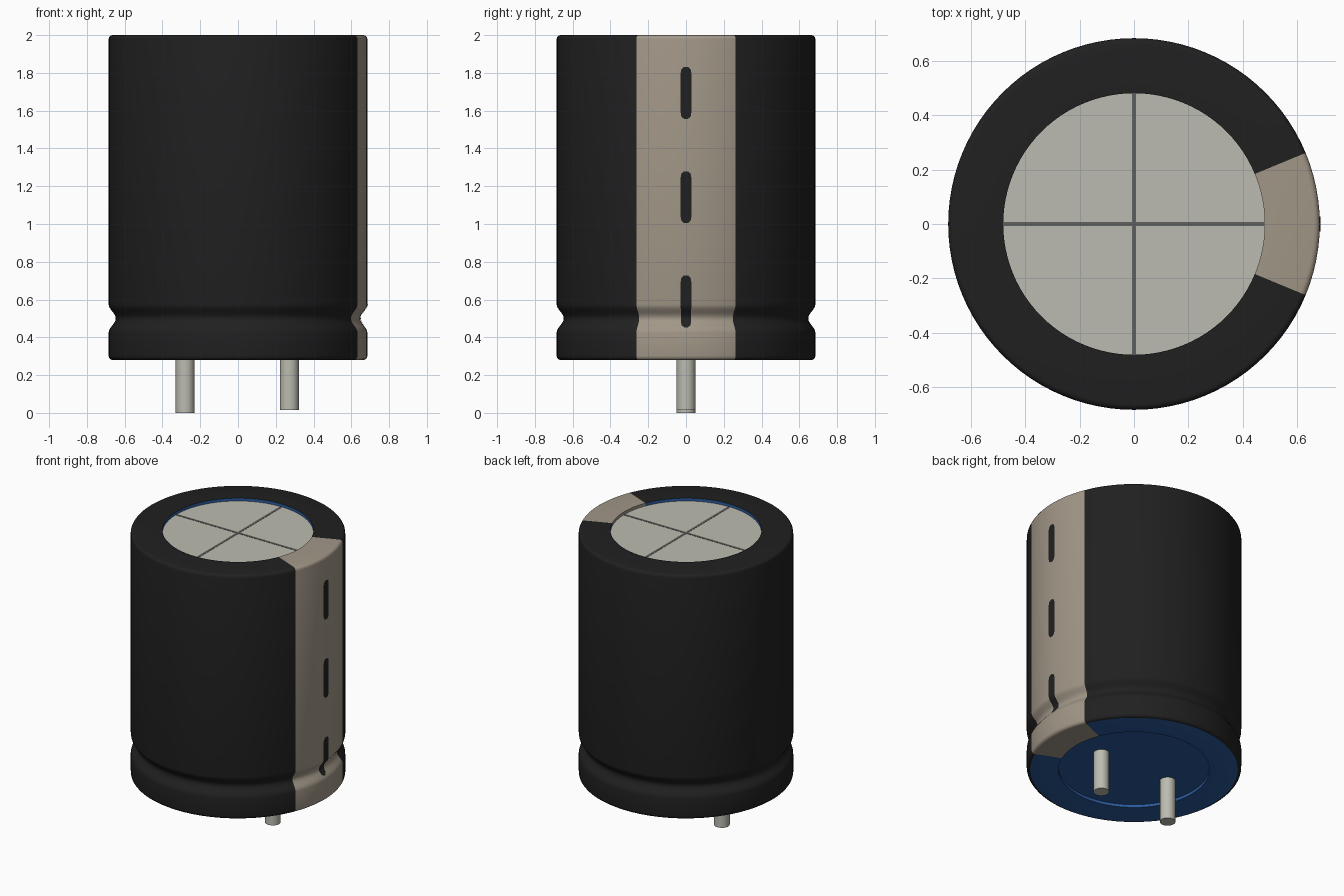
import bpy, bmesh, math

cube = bpy.data.objects.get("Cube")
if cube:
    bpy.data.objects.remove(cube, do_unlink=True)


def material(name, rgb):
    m = bpy.data.materials.new(name)
    m.use_nodes = True
    m.diffuse_color = (*rgb, 1)
    bsdf = next(n for n in m.node_tree.nodes if n.type == 'BSDF_PRINCIPLED')
    bsdf.inputs["Base Color"].default_value = (*rgb, 1)
    return m


BLACK = material("sleeve black", (0.0145, 0.0145, 0.0145))
BEIGE = material("stripe beige", (0.36, 0.31, 0.245))
BLUE = material("seal blue", (0.024, 0.105, 0.34))
METAL = material("pale metal", (0.50, 0.50, 0.44))
GREY = material("score grey", (0.12, 0.12, 0.115))

R, INNER, Z0, Z1 = 0.685, 0.482, 0.28, 2.0
GROOVE_Z, GROOVE_W, GROOVE_D = 0.5, 0.075, 0.038
SEGMENTS = 96
STRIPE = math.radians(22.5)


def wall_radius(z):
    """Radius of the sleeve wall, with the rolled groove."""
    t = abs(z - GROOVE_Z) / GROOVE_W
    return R - (GROOVE_D * 0.5 * (1 + math.cos(math.pi * t)) if t < 1 else 0)


def finish(bm, name, mats, smooth=True):
    bmesh.ops.recalc_face_normals(bm, faces=bm.faces[:])
    me = bpy.data.meshes.new(name)
    bm.to_mesh(me)
    bm.free()
    ob = bpy.data.objects.new(name, me)
    bpy.context.collection.objects.link(ob)
    for m in mats:
        me.materials.append(m)
    if smooth:
        bpy.ops.object.select_all(action='DESELECT')
        ob.select_set(True)
        bpy.context.view_layer.objects.active = ob
        bpy.ops.object.shade_smooth_by_angle(angle=math.radians(35))
    return ob


def cylinder(name, mat, radius, z0, z1, x=0.0, segments=SEGMENTS, bevel=0.0):
    bm = bmesh.new()
    bmesh.ops.create_cone(bm, cap_ends=True, segments=segments, radius1=radius,
                          radius2=radius, depth=z1 - z0)
    bmesh.ops.translate(bm, verts=bm.verts[:], vec=(x, 0, (z0 + z1) / 2))
    return finish(bm, name, [mat])


# Sleeve: closed ring profile revolved around z, with rounded outer edges
B = 0.022
arc = [math.radians(a) for a in (0, 22.5, 45, 67.5, 90)]
profile = [(INNER, Z0)]
profile += [(R - B + B * math.sin(a), Z0 + B - B * math.cos(a)) for a in arc]
for i in range(13):
    z = GROOVE_Z + GROOVE_W * (i / 6 - 1)
    profile.append((wall_radius(z), z))
profile += [(R - B + B * math.cos(a), Z1 - B + B * math.sin(a)) for a in arc]
profile.append((INNER, Z1))

bm = bmesh.new()
rings = []
for s in range(SEGMENTS):
    a = 2 * math.pi * s / SEGMENTS
    rings.append([bm.verts.new((r * math.cos(a), r * math.sin(a), z)) for r, z in profile])
n = len(profile)
for s in range(SEGMENTS):
    here, there = rings[s], rings[(s + 1) % SEGMENTS]
    mid = (2 * math.pi * (s + 0.5) / SEGMENTS + math.pi) % (2 * math.pi) - math.pi
    for i in range(n):
        j = (i + 1) % n
        f = bm.faces.new((here[i], there[i], there[j], here[j]))
        if abs(mid) < STRIPE:
            f.material_index = 1          # polarity stripe
        elif i in (0, n - 1):
            f.material_index = 2          # underside and inner wall
finish(bm, "sleeve", [BLACK, BEIGE, BLUE])

# Recessed end discs
cylinder("top_disc", METAL, INNER, 1.90, 1.98)
cylinder("bottom_seal", BLUE, INNER, 0.30, 0.38)

# Crossed score lines on the top disc
for name, sx, sy in (("score_line_x", 0.96, 0.016), ("score_line_y", 0.016, 0.96)):
    bm = bmesh.new()
    bmesh.ops.create_cube(bm, size=1)
    bmesh.ops.scale(bm, verts=bm.verts[:], vec=(sx, sy, 0.004))
    bmesh.ops.translate(bm, verts=bm.verts[:], vec=(0, 0, 1.9795 + (0.0004 if sx > sy else 0)))
    finish(bm, name, [GREY], smooth=False)

# Pins, one slightly longer than the other
cylinder("right_pin", METAL, 0.05, 0.0, 0.32, x=-0.28, segments=32)
cylinder("left_pin", METAL, 0.05, 0.015, 0.32, x=0.272, segments=32)


# Minus marks: thin rounded plates that follow the sleeve wall
def minus_mark(name, zc, half_len=0.137, half_w=0.028):
    bm = bmesh.new()
    rows = []
    steps = 24
    cap = half_w * 1.2
    for i in range(steps + 1):
        z = zc + half_len * (2 * i / steps - 1)
        d = half_len - abs(z - zc)
        w = half_w * (1 if d >= cap else 0.4 + 0.6 * math.sqrt(1 - (1 - d / cap) ** 2))
        r = wall_radius(z) + 0.003
        rows.append([bm.verts.new((r * math.cos(k * w / R), r * math.sin(k * w / R), z))
                     for k in (-1, 0, 1)])
    for a, b in zip(rows, rows[1:]):
        for k in range(2):
            bm.faces.new((a[k], a[k + 1], b[k + 1], b[k]))
    bmesh.ops.recalc_face_normals(bm, faces=bm.faces[:])
    bm.normal_update()
    if sum(f.normal.x for f in bm.faces) < 0:
        bmesh.ops.reverse_faces(bm, faces=bm.faces[:])
    me = bpy.data.meshes.new(name)
    bm.to_mesh(me)
    bm.free()
    me.materials.append(BLACK)
    bpy.context.collection.objects.link(bpy.data.objects.new(name, me))


for label, zc in (("lower", 0.59), ("middle", 1.142), ("upper", 1.694)):
    minus_mark(label + "_minus_mark", zc)
